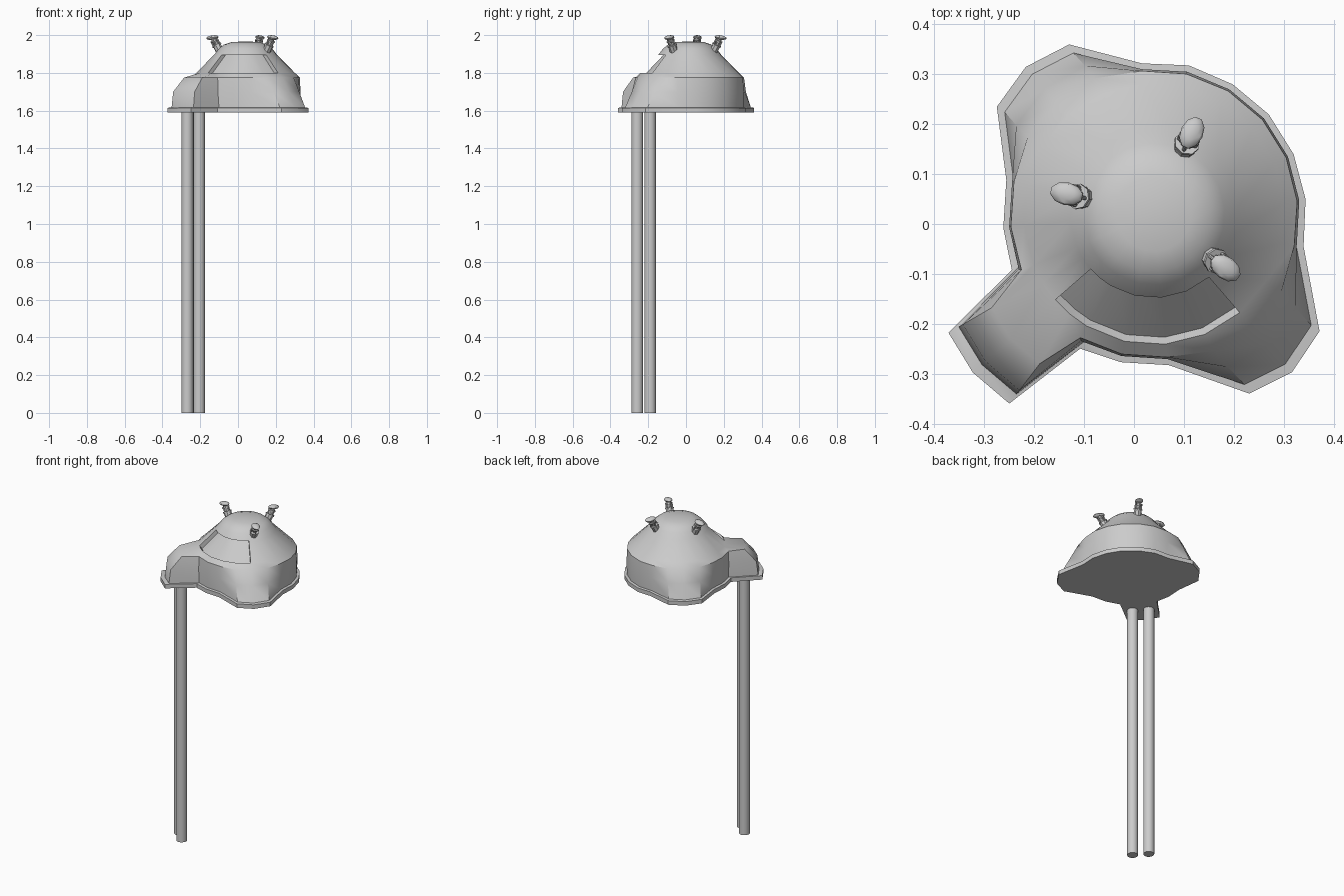
import bpy, bmesh, math
from mathutils import Vector, Matrix

if "Cube" in bpy.data.objects:
    bpy.data.objects.remove(bpy.data.objects["Cube"])

grey = bpy.data.materials.new("plain grey")
grey.use_nodes = True
grey.diffuse_color = (0.6, 0.6, 0.6, 1)
grey.node_tree.nodes["Principled BSDF"].inputs["Base Color"].default_value = (0.6, 0.6, 0.6, 1)


def finish(bm, name, angle=35):
    bmesh.ops.recalc_face_normals(bm, faces=bm.faces)
    mesh = bpy.data.meshes.new(name)
    bm.to_mesh(mesh)
    bm.free()
    mesh.materials.append(grey)
    obj = bpy.data.objects.new(name, mesh)
    bpy.context.collection.objects.link(obj)
    bpy.ops.object.select_all(action="DESELECT")
    obj.select_set(True)
    bpy.context.view_layer.objects.active = obj
    bpy.ops.object.shade_smooth_by_angle(angle=math.radians(angle))
    return obj


# Footprint of the rim, running clockwise from the back right lobe
outline = [(-.13, .36), (.016, .322), (.11, .318), (.198, .28), (.27, .22), (.32, .14),
           (.344, .05), (.34, -.045), (.372, -.215), (.317, -.297), (.231, -.34),
           (.07, -.283), (-.027, -.277), (-.108, -.25), (-.25, -.36), (-.323, -.298),
           (-.372, -.218), (-.245, -.092), (-.262, -.008), (-.256, .088),
           (-.275, .235), (-.217, .315)]
n = len(outline)
centre = Vector((.04, .02))
arm = (14, 15, 16)            # columns at the end of the arm
visor = range(9, 15)          # columns crossed by the visor recess

# Dome column angles: even steps, halved across the arm
angles, a = [], 113
for i in range(n):
    angles.append(math.radians(a))
    a -= 9 if 13 <= i <= 16 else 18


def circle(i, r):
    return centre + r * Vector((math.cos(angles[i]), math.sin(angles[i])))


def rim(i, scale):
    return centre + scale * (Vector(outline[i]) - centre)


# Hood shell: flat rim, flared wall, shoulder, then a rounded dome
bm = bmesh.new()


def ring(place, z):
    return [bm.verts.new((*place(i), z)) for i in range(n)]


def wall(i):
    return rim(i, .93) if i in arm else rim(i, .95).lerp(circle(i, .295), .5)


def shoulder(i):
    return rim(i, .79) if i in arm else rim(i, .95).lerp(circle(i, .288), .88)


rings = [ring(lambda i: rim(i, 1), 1.59), ring(lambda i: rim(i, 1), 1.615),
         ring(lambda i: rim(i, .95), 1.617), ring(wall, 1.70), ring(shoulder, 1.775)]
for r, z in ((.262, 1.80), (.168, 1.895), (.142, 1.928), (.115, 1.95), (.075, 1.963)):
    rings.append(ring(lambda i: circle(i, r), z))
visor_faces = []
for k in range(len(rings) - 1):
    low, high = rings[k], rings[k + 1]
    for i in range(n):
        j = (i + 1) % n
        face = bm.faces.new((low[i], low[j], high[j], high[i]))
        if k == 5 and i in visor:
            visor_faces.append(face)
bm.faces.new(rings[0])
top = bm.verts.new((*centre, 1.967))
for i in range(n):
    bm.faces.new((rings[-1][i], rings[-1][(i + 1) % n], top))

# Visor recess: push the panel into the dome, leaving a lip all round
bmesh.ops.recalc_face_normals(bm, faces=bm.faces)
pushed = bmesh.ops.extrude_face_region(bm, geom=visor_faces)
bmesh.ops.delete(bm, geom=[f for f in visor_faces if f.is_valid], context="FACES")
for v in pushed["geom"]:
    if isinstance(v, bmesh.types.BMVert):
        upper = v.co.z > 1.85
        inward = (centre - v.co.xy).normalized() * (.028 if upper else .014)
        v.co += Vector((inward.x, inward.y, 0 if upper else -.018))
finish(bm, "hood_shell", 38)

# Twin poles under the arm
for name, x, y in (("left_pole", -.206, -.258), ("right_pole", -.268, -.19)):
    bm = bmesh.new()
    bmesh.ops.create_cone(bm, cap_ends=True, segments=16, radius1=.031, radius2=.031,
                          depth=1.6, matrix=Matrix.Translation((x, y, .8)))
    finish(bm, name)


# Small lamps leaning outward on the crown
def cylinder(bm, r1, r2, z1, z2, place):
    bmesh.ops.create_cone(bm, cap_ends=True, segments=8, radius1=r1, radius2=r2, depth=z2 - z1,
                          matrix=place @ Matrix.Translation((0, 0, (z1 + z2) / 2)))


for name, deg in (("right_lamp", 167), ("back_lamp", 65), ("left_lamp", -37)):
    bm = bmesh.new()
    spin = (Matrix.Translation((*centre, 1.925)) @ Matrix.Rotation(math.radians(deg), 4, "Z"))
    lean = spin @ Matrix.Translation((.145, 0, 0)) @ Matrix.Rotation(math.radians(28), 4, "Y")
    cylinder(bm, .022, .022, -.015, .022, lean)
    cylinder(bm, .026, .026, .020, .027, lean)
    cylinder(bm, .014, .014, .025, .066, lean)
    for s in range(4):
        post = lean @ Matrix.Rotation(math.pi / 2 * s, 4, "Z") @ Matrix.Translation((.018, 0, 0))
        cylinder(bm, .004, .004, .025, .056, post)
    cylinder(bm, .022, .022, .046, .053, lean)
    # Curved cover overhanging the outer side
    cover = (spin @ Matrix.Translation((.180, 0, .062)) @ Matrix.Rotation(math.radians(8), 4, "Y")
             @ Matrix.Diagonal((.034, .023, .012, 1)))
    bmesh.ops.create_uvsphere(bm, u_segments=10, v_segments=6, radius=1, matrix=cover)
    finish(bm, name)
